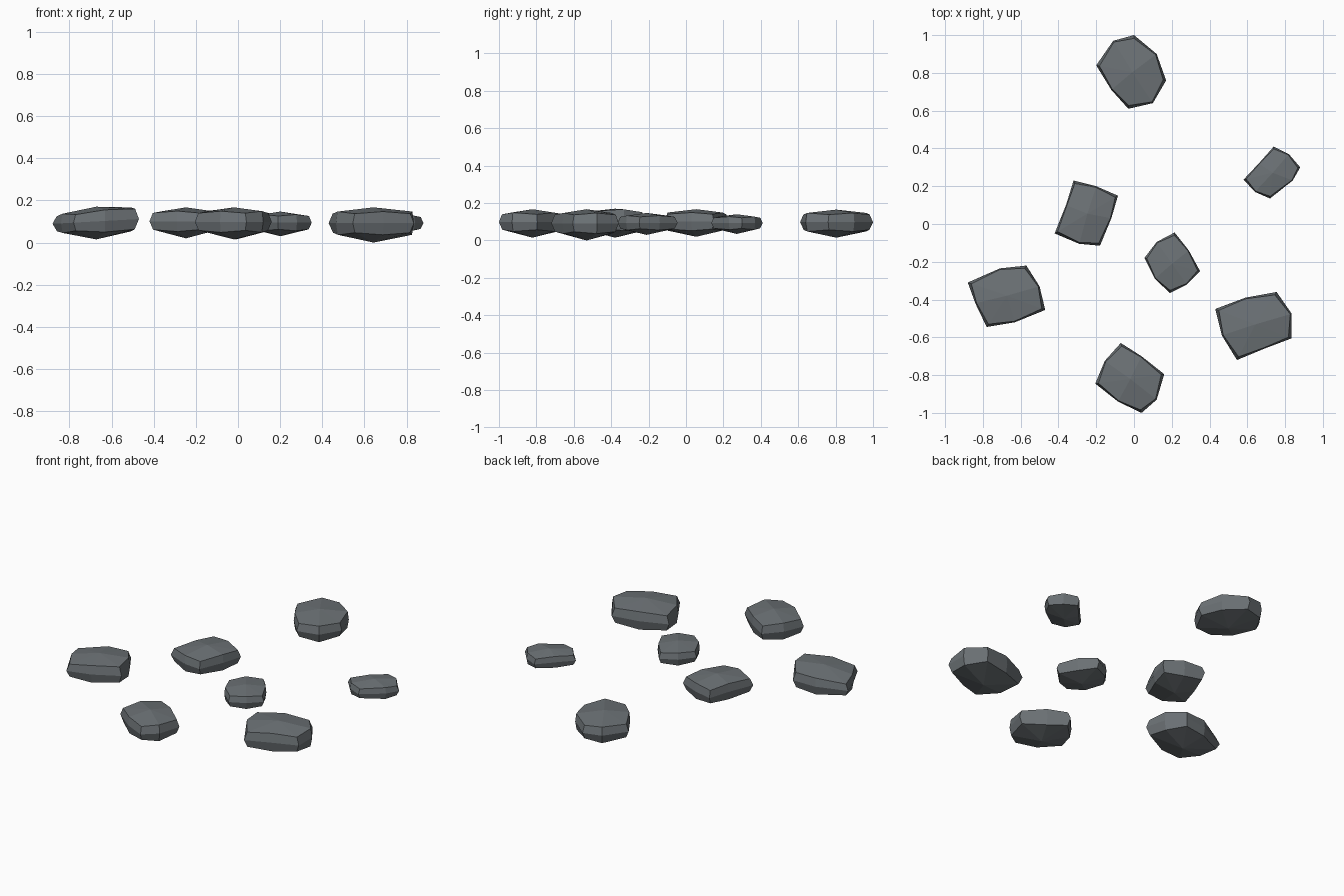
import bpy, bmesh

if "Cube" in bpy.data.objects:
    bpy.data.objects.remove(bpy.data.objects["Cube"])

slate = bpy.data.materials.new("slate_grey")
slate.diffuse_color = (0.15, 0.168, 0.18, 1)
slate.use_nodes = True
slate.node_tree.nodes["Principled BSDF"].inputs["Base Color"].default_value = slate.diffuse_color


def stone(name, bottom, top, outline, tilt=0.0):
    """Faceted flat stone: three eight-sided rings closed by low peaks."""
    n = len(outline)
    cx = sum(p[0] for p in outline) / n
    cy = sum(p[1] for p in outline) / n
    h = top - bottom
    bm = bmesh.new()
    rings = []
    # (height fraction, corner scale, side scale, corner height offset)
    for f, corner, side, off in ((0.22, 0.90, 0.95, 0.06),
                                 (0.55, 1.0, 1.0, 0.0),
                                 (0.88, 0.91, 0.96, -0.06)):
        ring = []
        for i, (x, y) in enumerate(outline):
            s = side if i % 2 else corner
            z = bottom + h * (f + (0 if i % 2 else off))
            z += tilt * (x - cx) * f
            ring.append(bm.verts.new((cx + (x - cx) * s, cy + (y - cy) * s, z)))
        rings.append(ring)
    low = bm.verts.new((cx, cy, bottom))
    high = bm.verts.new((cx, cy, top))
    for i in range(n):
        j = (i + 1) % n
        for a, b in zip(rings, rings[1:]):
            bm.faces.new((a[i], a[j], b[j], b[i]))
        bm.faces.new((low, rings[0][j], rings[0][i]))
        bm.faces.new((high, rings[-1][i], rings[-1][j]))
    bmesh.ops.recalc_face_normals(bm, faces=bm.faces)
    me = bpy.data.meshes.new(name)
    bm.to_mesh(me)
    bm.free()
    me.materials.append(slate)
    bpy.context.collection.objects.link(bpy.data.objects.new(name, me))


# Seven scattered stones, outlines as seen from above
stone("back_stone", 0.015, 0.165, [
    (0, 1.0), (.12, .90), (.17, .76), (.10, .64),
    (-.03, .61), (-.12, .71), (-.20, .84), (-.11, .97)])
stone("right_back_stone", 0.035, 0.14, [
    (.74, .41), (.82, .37), (.88, .30), (.84, .23),
    (.72, .135), (.64, .17), (.58, .235), (.66, .32)])
stone("middle_left_stone", 0.02, 0.167, [
    (-.32, .23), (-.20, .20), (-.085, .15), (-.12, .03),
    (-.18, -.115), (-.29, -.105), (-.42, -.05), (-.36, .10)])
stone("middle_stone", 0.03, 0.147, [
    (.215, -.045), (.29, -.14), (.35, -.25), (.28, -.32),
    (.19, -.365), (.11, -.29), (.055, -.18), (.12, -.095)])
stone("left_stone", 0.015, 0.17, [
    (-.88, -.31), (-.71, -.235), (-.57, -.22), (-.50, -.33),
    (-.47, -.455), (-.63, -.52), (-.78, -.545), (-.84, -.42)], tilt=0.1)
stone("front_stone", 0.015, 0.167, [
    (-.07, -.63), (.04, -.70), (.16, -.795), (.12, -.93),
    (.04, -1.0), (-.085, -.94), (-.205, -.845), (-.155, -.725)])
stone("right_front_stone", 0.0, 0.167, [
    (.43, -.45), (.59, -.39), (.755, -.36), (.835, -.475),
    (.835, -.605), (.69, -.66), (.545, -.72), (.465, -.59)])
